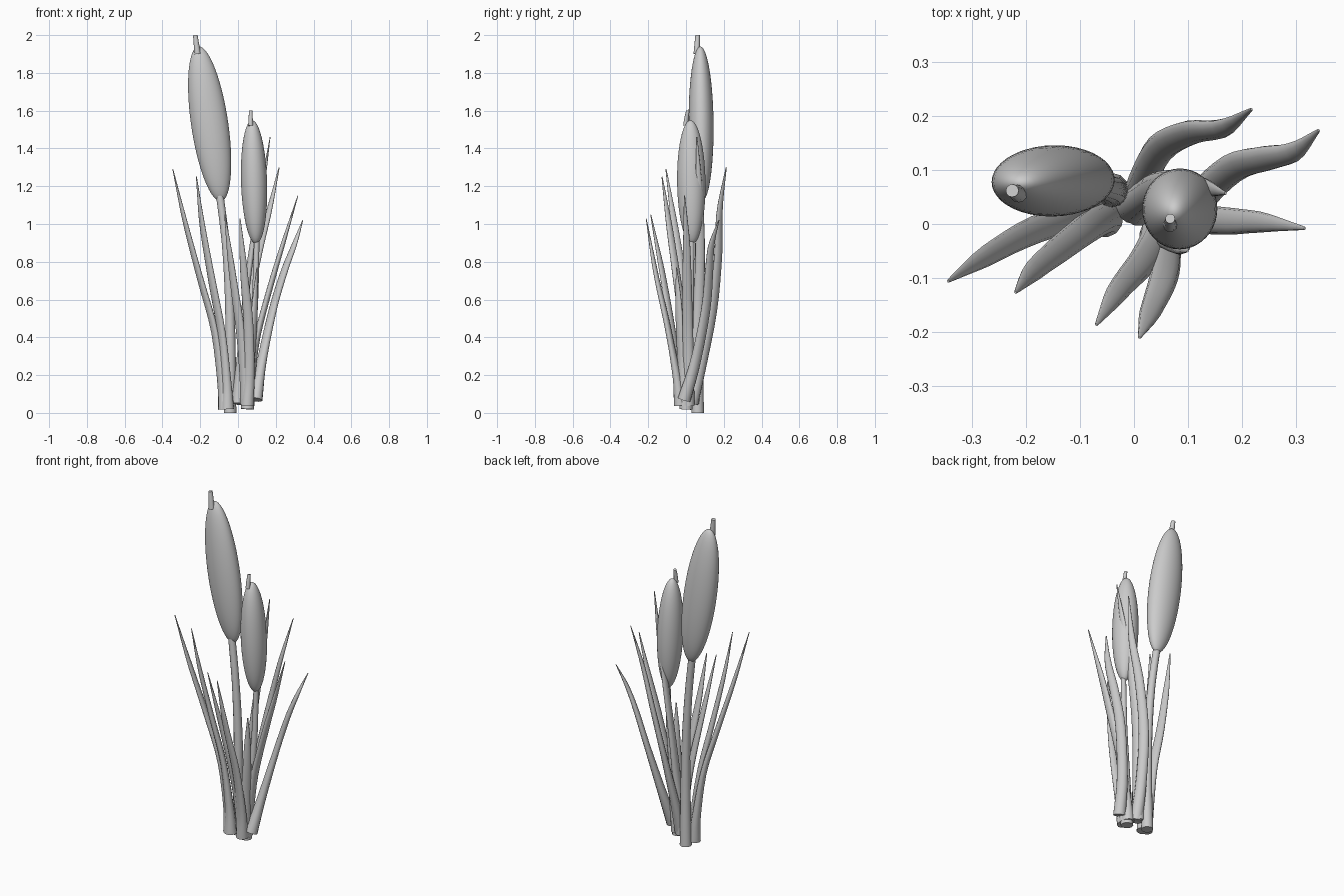
import bpy, bmesh, math
from mathutils import Vector, Matrix

if "Cube" in bpy.data.objects:
    bpy.data.objects.remove(bpy.data.objects["Cube"])


def finish(bm, name):
    bmesh.ops.recalc_face_normals(bm, faces=bm.faces)
    for f in bm.faces:
        f.smooth = len(f.verts) < 8
    me = bpy.data.meshes.new(name)
    bm.to_mesh(me)
    bm.free()
    ob = bpy.data.objects.new(name, me)
    bpy.context.collection.objects.link(ob)
    return ob


def spline(pts, t):
    # Catmull-Rom through the points, t in 0..1
    n = len(pts) - 1
    i = min(int(t * n), n - 1)
    u = t * n - i
    b, c = pts[i], pts[i + 1]
    a = pts[i - 1] if i else b * 2 - c
    d = pts[i + 2] if i + 2 <= n else c * 2 - b
    return 0.5 * (2 * b + (c - a) * u + (2 * a - 5 * b + 4 * c - d) * u * u
                  + (3 * b - a - 3 * c + d) * u ** 3)


def tube(name, path, radii, flat=1.0, steps=16, sides=12):
    # radii run evenly along the path; flat squeezes the outward thickness
    pts = [Vector(p) for p in path]
    out = pts[-1] - pts[0]
    side = Vector((-out.y, out.x, 0)).normalized() if flat < 1 else Vector((1, 0, 0))
    bm = bmesh.new()
    rings = []
    for s in range(steps + 1):
        t = s / steps
        p = spline(pts, t)
        tan = (spline(pts, min(1, t + .01)) - spline(pts, max(0, t - .01))).normalized()
        w = (side - tan * side.dot(tan)).normalized()
        n = tan.cross(w)
        k = t * (len(radii) - 1)
        i = min(int(k), len(radii) - 2)
        r = radii[i] + (radii[i + 1] - radii[i]) * (k - i)
        f = 1 - (1 - flat) * min(1, t * 2.5)
        rings.append([bm.verts.new(p + w * r * math.cos(a) + n * r * f * math.sin(a))
                      for a in (math.tau * j / sides for j in range(sides))])
    for lo, hi in zip(rings, rings[1:]):
        for j in range(sides):
            k = (j + 1) % sides
            bm.faces.new((lo[j], lo[k], hi[k], hi[j]))
    bm.faces.new(rings[0])
    bm.faces.new(rings[-1])
    return finish(bm, name)


def seed_head(name, centre, half, lean):
    # half: half widths at mid height; lean: x, y offset of the top
    bm = bmesh.new()
    bmesh.ops.create_uvsphere(bm, u_segments=40, v_segments=28, radius=1)
    m = Matrix(((half[0], 0, lean[0], centre[0]),
                (0, half[1], lean[1], centre[1]),
                (0, 0, half[2], centre[2]),
                (0, 0, 0, 1)))
    bm.transform(m)
    return finish(bm, name)


# seed heads
seed_head("tall_seed_head", (-.15, .08, 1.53), (.099, .066, .41), (-.057, -.004))
seed_head("short_seed_head", (.085, .028, 1.222), (.069, .075, .327), (-.01, -.004))

# stems
tube("tall_stem", [(-.042, .062, 0), (-.04, .062, .3), (-.045, .065, .6),
                   (-.065, .07, .9), (-.1, .08, 1.18)], [.033, .028, .024, .021, .02])
tube("short_stem", [(.05, .0, .02), (.065, .01, .3), (.09, .025, .6),
                    (.1, .03, .95)], [.035, .024, .017, .014])

# spikes above the heads
tube("tall_spike", [(-.214, .057, 1.9), (-.22, .059, 1.95), (-.226, .062, 2.0)],
     [.017, .012], steps=4)
tube("short_spike", [(.067, -.002, 1.52), (.067, .002, 1.56), (.067, .01, 1.6)],
     [.013, .009], steps=4)

# leaves, base to tip
leaves = [
    [(-.07, .02, .02), (-.085, .022, .17), (-.125, .01, .44), (-.2, -.018, .71),
     (-.28, -.063, 1.01), (-.345, -.106, 1.29)],
    [(-.055, .01, .02), (-.062, .008, .17), (-.09, -.01, .44), (-.14, -.048, .71),
     (-.19, -.09, 1.0), (-.22, -.127, 1.25)],
    [(.045, -.02, .05), (.035, -.04, .2), (.012, -.075, .44), (-.03, -.125, .74),
     (-.07, -.187, 1.05)],
    [(.05, -.03, .04), (.058, -.05, .2), (.055, -.1, .47), (.032, -.16, .74),
     (.01, -.211, 1.03)],
    [(.05, .01, .04), (.068, .012, .2), (.105, .01, .42), (.18, .005, .7),
     (.24, .003, .9), (.317, -.008, 1.15)],
    [(.095, -.01, .07), (.125, .05, .27), (.185, .105, .55), (.245, .122, .75),
     (.298, .135, .89), (.343, .174, 1.02)],
    [(.01, .03, .05), (.02, .085, .27), (.05, .142, .55), (.105, .17, .83),
     (.165, .178, 1.07), (.218, .213, 1.3)],
    [(0, .035, .05), (.018, .05, .3), (.04, .068, .6), (.078, .075, .9),
     (.13, .068, 1.2), (.17, .057, 1.46)],
    [(.052, -.01, .04), (.065, -.02, .25), (.085, -.035, .5), (.1, -.05, .77)],
]
for n, path in enumerate(leaves, 1):
    tube(f"leaf_{n}", path, [.035, .03, .028, .025, .019, .003], flat=.6, steps=18)
